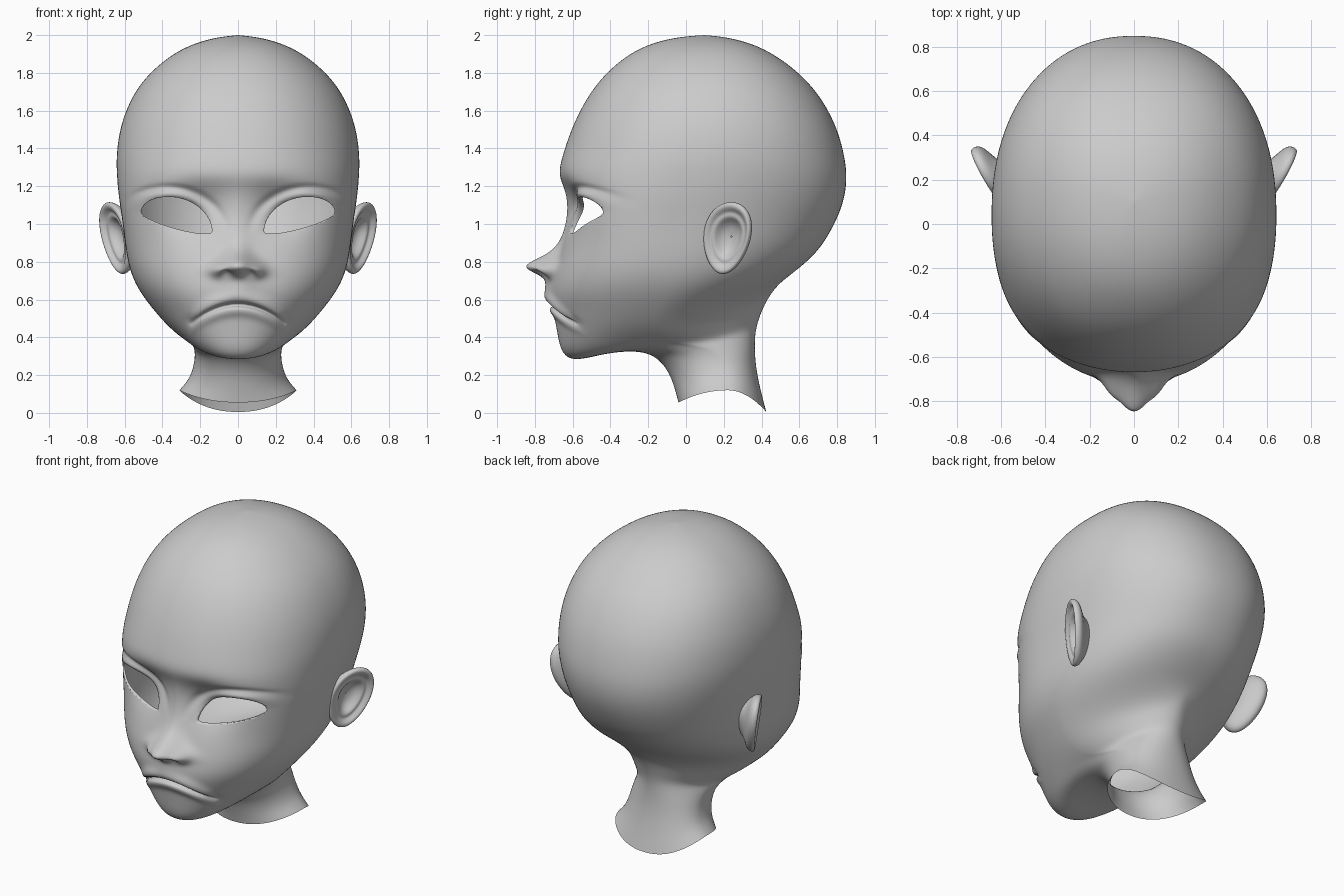
import bpy, bmesh
from math import sin, cos, pi, exp
from mathutils import Vector

STEPS, COLS = 14, 208

if "Cube" in bpy.data.objects:
    bpy.data.objects.remove(bpy.data.objects["Cube"])

clay = bpy.data.materials.new("plain grey")
clay.use_nodes = True
clay.diffuse_color = (0.6, 0.6, 0.6, 1)
clay.node_tree.nodes["Principled BSDF"].inputs["Base Color"].default_value = (0.6, 0.6, 0.6, 1)

# Section curves from the crown down to the neck hem
FRONT = [(.1, 2), (-.12, 1.975), (-.31, 1.895), (-.48, 1.735), (-.59, 1.54), (-.65, 1.37),
         (-.673, 1.26), (-.638, 1.17), (-.632, 1.05), (-.65, .9), (-.70, .75), (-.72, .63),
         (-.70, .53), (-.68, .42), (-.655, .32), (-.58, .278), (-.4, .32), (-.2, .322),
         (-.1, .23), (-.06, .13), (-.04, .055)]
BACK = [(.1, 2), (.30, 1.97), (.48, 1.89), (.665, 1.735), (.785, 1.54), (.838, 1.36),
        (.85, 1.23), (.83, 1.11), (.78, .99), (.7, .86), (.59, .76), (.5, .69),
        (.45, .63), (.415, .57), (.39, .51), (.375, .46), (.366, .41), (.364, .34),
        (.37, .25), (.39, .14), (.425, .005)]
SIDE = [(0, .1, 2), (.19, .11, 1.97), (.36, .11, 1.89), (.525, .1, 1.735), (.615, .08, 1.54),
        (.642, .05, 1.37), (.64, .02, 1.25), (.63, -.02, 1.14), (.612, -.05, 1.02),
        (.596, -.07, .89), (.575, -.09, .77), (.53, -.11, .66), (.45, -.14, .55),
        (.37, -.16, .46), (.30, -.13, .4), (.255, -.07, .37), (.235, .06, .35),
        (.228, .15, .31), (.235, .19, .25), (.26, .21, .18), (.31, .22, .12)]


def spline(before, keys, steps):
    """Smooth curve through the keys, relaxed to even out its curvature."""
    pts = [Vector(p) for p in [before] + keys]
    pts.append(pts[-1] * 2 - pts[-2])
    out = []
    for a, b, c, d in zip(pts, pts[1:], pts[2:], pts[3:]):
        for k in range(steps):
            t = k / steps
            out.append(b + (c - a) * (t / 2) + (a * 2 - b * 5 + c * 4 - d) * (t * t / 2)
                       + (b * 3 - a - c * 3 + d) * (t ** 3 / 2))
    out.append(pts[-2])
    for _ in range(50):
        out = out[:1] + [(a + b * 2 + c) / 4 for a, b, c in zip(out, out[1:], out[2:])] + out[-1:]
    return out


def bell(x, width):
    return exp(-(x / width) ** 2)


def blob(x, z, cx, cz, wx, wz):
    return bell(x - cx, wx) * bell(z - cz, wz)


def eye_metric(x, z):
    """Below 1 inside the almond opening; also gives the height coordinate."""
    u = (abs(x) - .325) / .187
    h = z - (1.01 + .05 * u)
    v = h / (.13 * (1 - .15 * u)) if h > 0 else h / .036
    return (u * u + v * v) ** .5, v


def nose_bulge(x, z):
    """Concave bridge above the tip, short underside below it."""
    dz = z - .778
    rise = 1 / (1 + (dz / .062) ** 2) if dz > 0 else bell(dz, .055)
    width = .06 + .05 * bell(z - .74, .085)
    return .155 * rise * bell(x, width) * bell(max(dz, 0), .25)


def sculpt(co):
    """Push the face surface into nose, lips, sockets and lids."""
    if co.y > -.25:
        return co
    x, y, z = abs(co.x), co.y, co.z
    # nose and its wings, then the strip above the lip
    y -= nose_bulge(x, z)
    y -= .028 * blob(x, z, .105, .752, .04, .034)
    y -= .025 * blob(x, z, 0, .67, .1, .05)
    # eye sockets and upper lids
    y += .065 * blob(x, z, .22, 1.07, .14, .12)
    r, v = eye_metric(x, z)
    if v > 0:
        gap = (r - 1) * .12
        y -= min(v, 1) * (.014 * bell(gap - .012, .018) - .010 * bell(gap - .05, .016))
    # lips and mouth seam
    d = z - (.573 - .093 * (x / .24) ** 2)
    taper = max(0, 1 - (x / .255) ** 2) ** .5
    y -= taper * (.026 * bell(d - .035, .04) + .015 * bell(d + .035, .028))
    y += taper * .04 * bell(d, .011)
    # crease around the mouth corner
    y += .012 * blob(x, z, .25, .485, .03, .03)
    # nostrils
    dz = .022 * blob(x, z, .062, .728, .028, .022)
    return Vector((co.x, y, z + dz))


def finish(bm, name):
    bmesh.ops.recalc_face_normals(bm, faces=bm.faces)
    me = bpy.data.meshes.new(name)
    bm.to_mesh(me)
    bm.free()
    me.shade_smooth()
    me.materials.append(clay)
    ob = bpy.data.objects.new(name, me)
    bpy.context.collection.objects.link(ob)
    return ob


def skin(bm, rings):
    """Bridge closed rings of points with quads."""
    rows = [[bm.verts.new(p) for p in ring] for ring in rings]
    for a, b in zip(rows, rows[1:]):
        for i in range(len(a)):
            j = (i + 1) % len(a)
            bm.faces.new((a[i], a[j], b[j], b[i]))


# Head and neck shell
fronts = spline(BACK[1], FRONT, STEPS)
backs = spline(FRONT[1], BACK, STEPS)
sides = spline((-SIDE[1][0], SIDE[1][1], SIDE[1][2]), SIDE, STEPS)
rings = []
for f, b, s in zip(fronts, backs, sides):
    ring = []
    for i in range(COLS):
        phi = 2 * pi * i / COLS
        ang = phi - .4 * sin(phi)
        sn, cs = sin(ang), cos(ang)
        # flatter cheeks in front, jaw drawn in towards the nape behind
        if cs > 0:
            end, n = f, 2.15 + .35 * bell(s.z - 1.02, .25)
        else:
            end, n = b, 2.2 - .6 * bell(s.z - .5, .16)
        half_w, depth = max(s.x, 1e-4), max(abs(end.x - s.y), 1e-4)
        rad = ((abs(sn) / half_w) ** n + (abs(cs) / depth) ** n) ** (-1 / n)
        t = rad * abs(cs) / depth
        ring.append(sculpt(Vector((rad * sn, s.y - rad * cs, s.z + (end.y - s.z) * t * t))))
    rings.append(ring)
bm = bmesh.new()
skin(bm, rings)
bmesh.ops.remove_doubles(bm, verts=bm.verts, dist=.0005)


# Eye openings cut along the almond outline
def eye_level(co):
    return eye_metric(co.x, co.z)[0] - 1 if co.y < -.2 else 9


level = {v: eye_level(v.co) for v in bm.verts}
rim = set()
for e in list(bm.edges):
    a, b = e.verts
    if level[a] * level[b] < 0:
        lo, hi = 0, 1
        for _ in range(12):
            mid = (lo + hi) / 2
            if eye_level(a.co.lerp(b.co, mid)) * level[a] > 0:
                lo = mid
            else:
                hi = mid
        rim.add(bmesh.utils.edge_split(e, a, lo)[1])
bmesh.ops.connect_verts(bm, verts=list(rim))
inside = [f for f in bm.faces if any(level.get(v, 0) < 0 for v in f.verts)]
bmesh.ops.delete(bm, geom=inside, context='FACES')

# Lid thickness
edges = [e for e in bm.edges if e.is_boundary and all(v in rim for v in e.verts)]
for v in bmesh.ops.extrude_edge_only(bm, edges=edges)["geom"]:
    if isinstance(v, bmesh.types.BMVert):
        v.co.y += .02
finish(bm, "head")

# Ears: bowl, inner fold, rolled rim and a back wall drawn towards the head
EAR = [(.02, -.055, 0), (.3, -.05, 0), (.48, -.025, 0), (.6, .002, 0), (.7, -.012, 0),
       (.8, .012, 0), (.9, .026, 0), (.98, .016, 0), (1, -.006, 0), (.95, -.028, .006),
       (.82, -.045, .025), (.62, -.07, .055), (.45, -.13, .08)]
for name, sx in (("left_ear", 1), ("right_ear", -1)):
    back = Vector((.42, .9, 0)).normalized()
    up = Vector((.2, .11, 1)).normalized()
    out = back.cross(up).normalized()
    rings = []
    for scale, h, forward in EAR:
        ring = []
        for i in range(32):
            a = 2 * pi * i / 32
            wide = .14 + .022 * sin(a)
            lift = h * (.62 + .38 * cos(a)) if h > 0 else h
            p = (Vector((.648, .217, .925)) + back * (scale * wide * cos(a) - forward)
                 + up * (scale * .198 * sin(a)) + out * lift)
            ring.append((p.x * sx, p.y, p.z))
        rings.append(ring)
    bm = bmesh.new()
    skin(bm, rings)
    bmesh.ops.remove_doubles(bm, verts=bm.verts, dist=.0001)
    ear = finish(bm, name)
    ear.modifiers.new("smooth", 'SUBSURF').levels = 1
